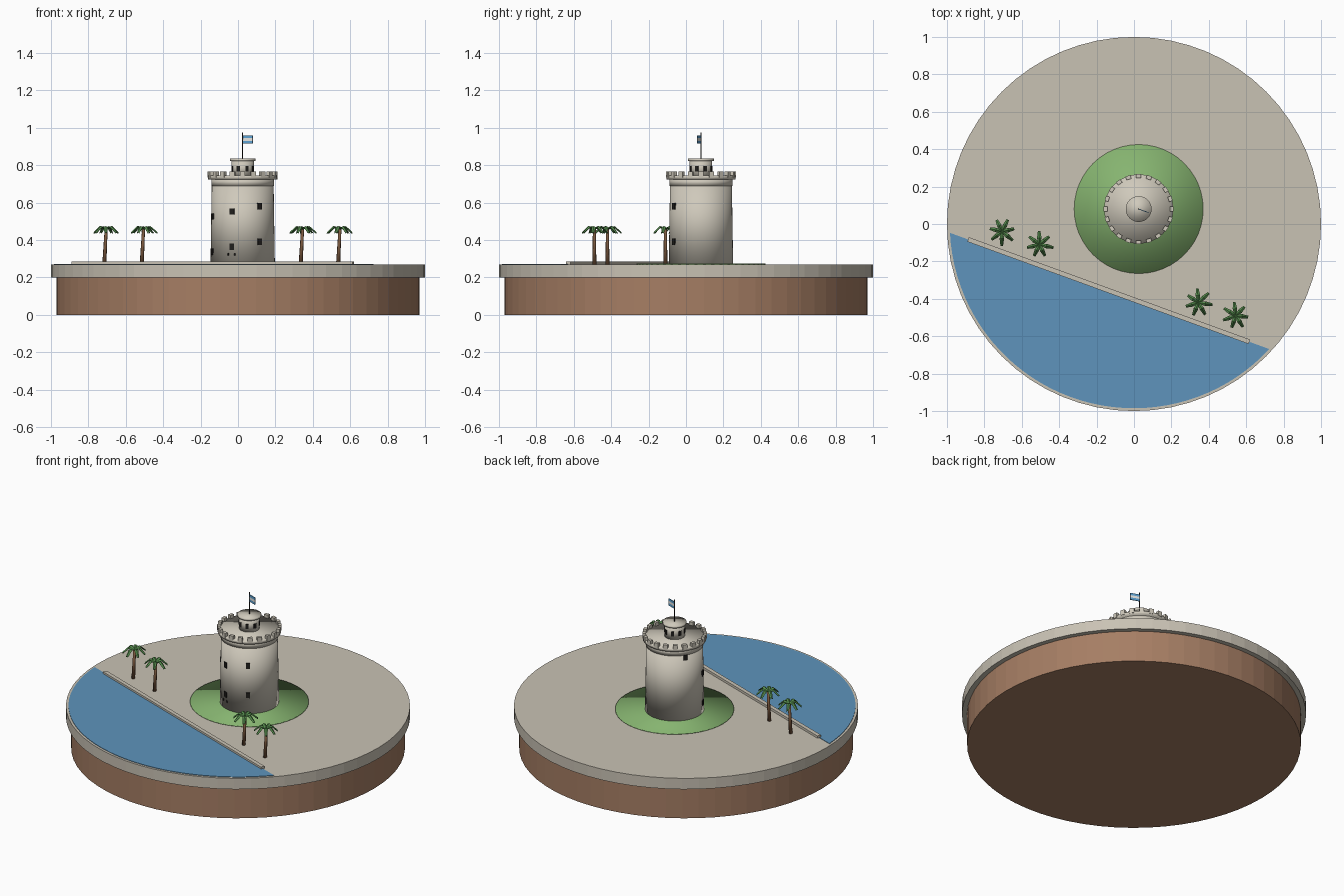
import bpy
import bmesh
import math
import random
from mathutils import Matrix, Vector

random.seed(4)
if "Cube" in bpy.data.objects:
    bpy.data.objects.remove(bpy.data.objects["Cube"])


def material(name, r, g, b):
    """Flat colour given as 0-255 display values, stored linear."""
    lin = [((c / 255 + 0.055) / 1.055) ** 2.4 for c in (r, g, b)] + [1]
    m = bpy.data.materials.new(name)
    m.use_nodes = True
    m.diffuse_color = lin
    bsdf = m.node_tree.nodes["Principled BSDF"]
    bsdf.inputs["Base Color"].default_value = lin
    bsdf.inputs["Roughness"].default_value = 0.9
    return m


PAVING = material("paving", 201, 194, 180)
EARTH = material("earth", 166, 126, 100)
WATER = material("water", 94, 148, 188)
GRASS = material("grass", 134, 180, 112)
STONE = material("tower stone", 207, 201, 187)
DARK = material("dark opening", 32, 30, 28)
TRUNK = material("trunk", 122, 88, 62)
LEAF = material("leaf", 84, 138, 76)
BLUE = material("flag blue", 92, 160, 208)
WHITE = material("flag white", 238, 238, 234)


def finish(name, bm, mat, smooth=False):
    bmesh.ops.recalc_face_normals(bm, faces=bm.faces)
    for f in bm.faces:
        f.smooth = smooth
    me = bpy.data.meshes.new(name)
    bm.to_mesh(me)
    bm.free()
    me.materials.append(mat)
    ob = bpy.data.objects.new(name, me)
    bpy.context.collection.objects.link(ob)
    return ob


def drum(name, mat, x, y, z0, z1, r0, r1=None, sides=48, smooth=True):
    bm = bmesh.new()
    bmesh.ops.create_cone(bm, cap_ends=True, segments=sides, radius1=r0,
                          radius2=r0 if r1 is None else r1, depth=z1 - z0,
                          matrix=Matrix.Translation((x, y, (z0 + z1) / 2)))
    return finish(name, bm, mat, smooth)


def add_box(bm, matrix, size):
    bmesh.ops.create_cube(bm, size=1, matrix=matrix @ Matrix.Diagonal((*size, 1)))


CX, CY = 0.025, 0.08
HALF_PI = math.pi / 2


def around(angle, radius, z):
    """Frame on the tower: local x points outward."""
    return (Matrix.Translation((CX, CY, z)) @ Matrix.Rotation(angle, 4, "Z")
            @ Matrix.Translation((radius, 0, 0)))


# Round base and paved slab
drum("earth_base", EARTH, 0, 0, 0, 0.2, 0.97, sides=64, smooth=False)
drum("paved_slab", PAVING, 0, 0, 0.2, 0.27, 1.0, sides=64, smooth=False)

# Water: a circle segment cut off by the quay line
QUAY = math.radians(-20)
middle = QUAY - HALF_PI
spread = math.acos(0.381 / 0.985)
bm = bmesh.new()
rim = [middle + spread * (i / 20 - 1) for i in range(41)]
face = bm.faces.new([bm.verts.new((0.985 * math.cos(a), 0.985 * math.sin(a), 0.268))
                     for a in rim])
ext = bmesh.ops.extrude_face_region(bm, geom=[face])
bmesh.ops.translate(bm, vec=(0, 0, 0.005),
                    verts=[v for v in ext["geom"] if isinstance(v, bmesh.types.BMVert)])
finish("river", bm, WATER)

# Quay wall along the water
bm = bmesh.new()
add_box(bm, Matrix.Translation((-0.135, -0.356, 0.275))
        @ Matrix.Rotation(QUAY, 4, "Z"), (1.6, 0.025, 0.02))
finish("quay_wall", bm, PAVING)

# Lawn and tower drums
drum("lawn", GRASS, CX, CY, 0.268, 0.275, 0.345)
drum("tower_body", STONE, CX, CY, 0.27, 0.72, 0.172, 0.165)
drum("tower_collar", STONE, CX, CY, 0.69, 0.727, 0.168)
drum("parapet", STONE, CX, CY, 0.725, 0.745, 0.185)
drum("turret", STONE, CX, CY, 0.74, 0.825, 0.06, sides=32)
drum("turret_cap", STONE, CX, CY, 0.822, 0.835, 0.069, sides=32)

# Merlons around the parapet
bm = bmesh.new()
for i in range(20):
    add_box(bm, around(math.tau * i / 20, 0.177, 0.75), (0.02, 0.027, 0.032))
finish("merlons", bm, STONE)

# Tower openings, climbing in a spiral
bm = bmesh.new()
for turn in (0, 1):
    for step in range(3):
        a = math.radians(-58 - 51.5 * step)
        add_box(bm, around(a, 0.168, 0.58 - 0.027 * step - 0.188 * turn),
                (0.012, 0.024, 0.034))
add_box(bm, around(math.radians(147), 0.165, 0.675), (0.012, 0.024, 0.034))
for deg in (-117, -104):
    add_box(bm, around(math.radians(deg), 0.168, 0.325), (0.01, 0.008, 0.014))
finish("tower_windows", bm, DARK)

bm = bmesh.new()
for i in range(8):
    add_box(bm, around(math.tau * (i + 0.5) / 8, 0.058, 0.781), (0.008, 0.018, 0.03))
finish("turret_windows", bm, DARK)

# Flagpole and three-striped flag
drum("flagpole", DARK, CX, CY, 0.83, 0.975, 0.003, sides=8)
for i, (name, mat) in enumerate((("low", BLUE), ("middle", WHITE), ("high", BLUE))):
    bm = bmesh.new()
    add_box(bm, Matrix.Translation((CX, CY, 0.923 + 0.015 * i))
            @ Matrix.Rotation(QUAY, 4, "Z") @ Matrix.Translation((0.029, 0, 0)),
            (0.056, 0.004, 0.015))
    finish("flag_stripe_" + name, bm, mat)


def palm(index, x, y):
    # Leaning tapered trunk
    lean = Vector((0.01, 0.0, 0.19))
    bm = bmesh.new()
    bmesh.ops.create_cone(bm, cap_ends=True, segments=8, radius1=0.011,
                          radius2=0.008, depth=lean.length)
    turn = lean.to_track_quat("Z", "Y").to_matrix().to_4x4()
    bmesh.ops.transform(bm, matrix=Matrix.Translation(Vector((x - 0.005, y, 0.268))
                                                      + lean / 2) @ turn, verts=bm.verts)
    finish(f"palm_trunk_{index}", bm, TRUNK, True)

    # Seven arched fronds with a raised midrib
    bm = bmesh.new()
    start = random.random()
    for i in range(7):
        a = math.tau * (i + start) / 7
        place = Matrix.Translation((x + 0.004, y, 0.455)) @ Matrix.Rotation(a, 4, "Z")
        reach = random.uniform(0.066, 0.078)
        rows = []
        for along, z, half in ((0, 0.01, 0.006), (0.5, 0.02, 0.012), (1, -0.012, 0.007)):
            rows.append([bm.verts.new(place @ Vector((along * reach, s * half,
                                                      z - 0.006 * abs(s))))
                         for s in (-1, 0, 1)])
        for lower, upper in zip(rows, rows[1:]):
            for j in (0, 1):
                bm.faces.new((lower[j], upper[j], upper[j + 1], lower[j + 1]))
    crown = finish(f"palm_crown_{index}", bm, LEAF)
    solid = crown.modifiers.new("thickness", "SOLIDIFY")
    solid.thickness = 0.004


# Two pairs of palms on the quay
for n, (px, py) in enumerate(((-0.71, -0.04), (-0.51, -0.11), (0.34, -0.42), (0.54, -0.49))):
    palm(n + 1, px, py)
